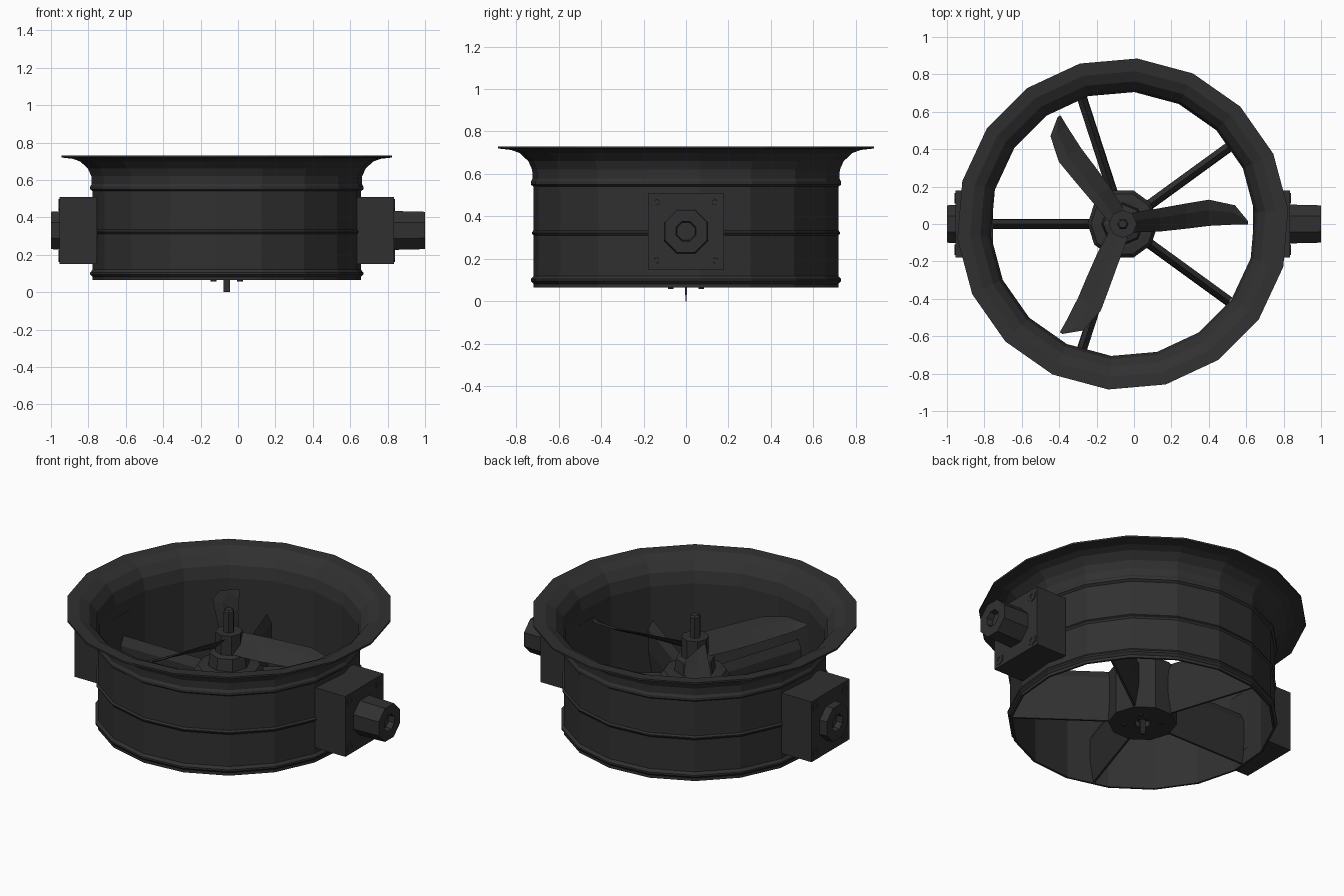
import bpy, bmesh
from math import sin, cos, pi, radians, tan
from mathutils import Matrix, Vector

if "Cube" in bpy.data.objects:
    bpy.data.objects.remove(bpy.data.objects["Cube"])

CX = -0.06   # duct axis
mat = bpy.data.materials.new("dark_grey")
mat.diffuse_color = (0.03, 0.03, 0.03, 1)
mat.use_nodes = True
mat.node_tree.nodes["Principled BSDF"].inputs["Base Color"].default_value = mat.diffuse_color


def finish(name, bm, matrix=Matrix()):
    bmesh.ops.transform(bm, matrix=matrix, verts=bm.verts)
    bmesh.ops.recalc_face_normals(bm, faces=bm.faces)
    me = bpy.data.meshes.new(name)
    bm.to_mesh(me)
    bm.free()
    me.materials.append(mat)
    ob = bpy.data.objects.new(name, me)
    bpy.context.collection.objects.link(ob)
    return ob


def lathe(name, profile, sides, matrix=Matrix(), closed=False, turn=0.0):
    """Revolve (radius, height) points about z; ends are capped unless closed."""
    bm = bmesh.new()
    rings = [[bm.verts.new((r * cos(2 * pi * i / sides + turn),
                            r * sin(2 * pi * i / sides + turn), z))
              for i in range(sides)] for r, z in profile]
    pairs = list(zip(rings, rings[1:]))
    if closed:
        pairs.append((rings[-1], rings[0]))
    else:
        bm.faces.new(rings[0])
        bm.faces.new(rings[-1])
    for a, b in pairs:
        for i in range(sides):
            j = (i + 1) % sides
            bm.faces.new((a[i], a[j], b[j], b[i]))
    return finish(name, bm, matrix)


def loft(name, sections, matrix=Matrix()):
    """Skin a row of equal-length point loops and cap both ends."""
    bm = bmesh.new()
    rows = [[bm.verts.new(p) for p in s] for s in sections]
    n = len(rows[0])
    for a, b in zip(rows, rows[1:]):
        for i in range(n):
            j = (i + 1) % n
            bm.faces.new((a[i], a[j], b[j], b[i]))
    bm.faces.new(rows[0])
    bm.faces.new(rows[-1])
    return finish(name, bm, matrix)


axis = Matrix.Translation((CX, 0, 0))

# duct shell with ribs and bell mouth
duct = [(0.72, 0.065), (0.72, 0.082), (0.733, 0.095), (0.733, 0.105), (0.72, 0.12),
        (0.72, 0.31), (0.728, 0.32), (0.728, 0.326), (0.72, 0.335),
        (0.72, 0.54), (0.733, 0.55), (0.733, 0.565), (0.725, 0.578),
        (0.727, 0.62), (0.745, 0.66), (0.785, 0.698), (0.825, 0.713),
        (0.888, 0.72), (0.888, 0.73), (0.82, 0.726), (0.765, 0.70),
        (0.725, 0.65), (0.708, 0.58), (0.708, 0.065)]
lathe("duct", duct, 18, axis, closed=True, turn=radians(5))

# motor body with recessed base
lathe("motor_body", [(0.045, 0.10), (0.045, 0.066), (0.185, 0.066), (0.188, 0.08),
                     (0.188, 0.37), (0.17, 0.395), (0.13, 0.40)], 10, axis)
for k in range(4):
    a = k * pi / 2 + pi / 4
    lathe("motor_base_screw", [(0.015, 0.058), (0.015, 0.07)], 6,
          axis @ Matrix.Translation((0.1 * cos(a), 0.1 * sin(a), 0)))

# flat tail of the motor shaft
loft("shaft_tail", [[(x * 0.017, y * t, z) for x, y in ((-1, -1), (1, -1), (1, 1), (-1, 1))]
                    for z, t in ((0, 0.002), (0.1, 0.007))], axis)

# propeller hub, nut and shaft
lathe("propeller_hub", [(0.115, 0.39), (0.105, 0.47), (0.075, 0.48), (0.075, 0.595)], 8, axis)
lathe("propeller_shaft", [(0.031, 0.58), (0.031, 0.715), (0.022, 0.725)], 6, axis)

# stator vanes between motor and duct
for k in range(5):
    rot = axis @ Matrix.Rotation(pi + k * 2 * pi / 5, 4, 'Z')
    vane = ((-0.006, 0.072), (-0.028, 0.2), (-0.024, 0.33), (0, 0.38),
            (0.026, 0.33), (0.024, 0.2), (0.006, 0.072))
    loft("stator_vane", [[(r, y, z) for y, z in vane] for r in (0.17, 0.705)], rot)

# three twisted propeller blades: radius, trailing y, leading y, pitch
stations = ((0.05, -0.045, 0.06, 42), (0.2, -0.04, 0.085, 36), (0.34, -0.025, 0.11, 31),
            (0.46, -0.01, 0.13, 27), (0.6, -0.003, 0.10, 23), (0.67, -0.002, 0.015, 22))
for k in range(3):
    sections = []
    for r, y0, y1, pitch in stations:
        h = (y1 - y0) * tan(radians(pitch)) / 2
        m, t = y0 + (y1 - y0) * 0.6, 0.011 if r < 0.65 else 0.003
        zm = 0.53 + h * 0.2
        sections.append([(r, y0, 0.53 - h), (r, m, zm - t * 0.4),
                         (r, y1, 0.53 + h), (r, m, zm + t)])
    loft("propeller_blade", sections, axis @ Matrix.Rotation(k * 2 * pi / 3, 4, 'Z'))

# side mounts: right has a long boss, left a short one
for side, boss_end in ((1, 1.06), (-1, 0.94)):
    label = "right" if side > 0 else "left"
    base = axis @ Matrix.Rotation(0 if side > 0 else pi, 4, 'Z')
    bm = bmesh.new()
    bmesh.ops.create_cube(bm, size=1, matrix=Matrix.Translation((0.795, 0, 0.33))
                          @ Matrix.Diagonal((0.20, 0.36, 0.36, 1)))
    finish(label + "_mount_block", bm, base)
    # local z of the lathe points outward along x
    out = base @ Matrix.Translation((0, 0, 0.33)) @ Matrix.Rotation(pi / 2, 4, 'Y')
    lathe(label + "_boss", [(0.113, 0.87), (0.108, boss_end), (0.05, boss_end),
                            (0.045, boss_end - 0.035)], 8, out, turn=pi / 8)
    for k in range(4):
        a = k * pi / 2
        lathe(label + "_boss_screw", [(0.012, boss_end - 0.01), (0.012, boss_end + 0.0)], 5,
              out @ Matrix.Translation((0.072 * cos(a), 0.072 * sin(a), 0)))
    for sy in (-1, 1):
        for sz in (-1, 1):
            lathe(label + "_mount_bolt", [(0.032, 0.88), (0.032, 0.899), (0.014, 0.899),
                                          (0.012, 0.89)], 6,
                  out @ Matrix.Translation((sz * 0.137, sy * 0.137, 0)))
